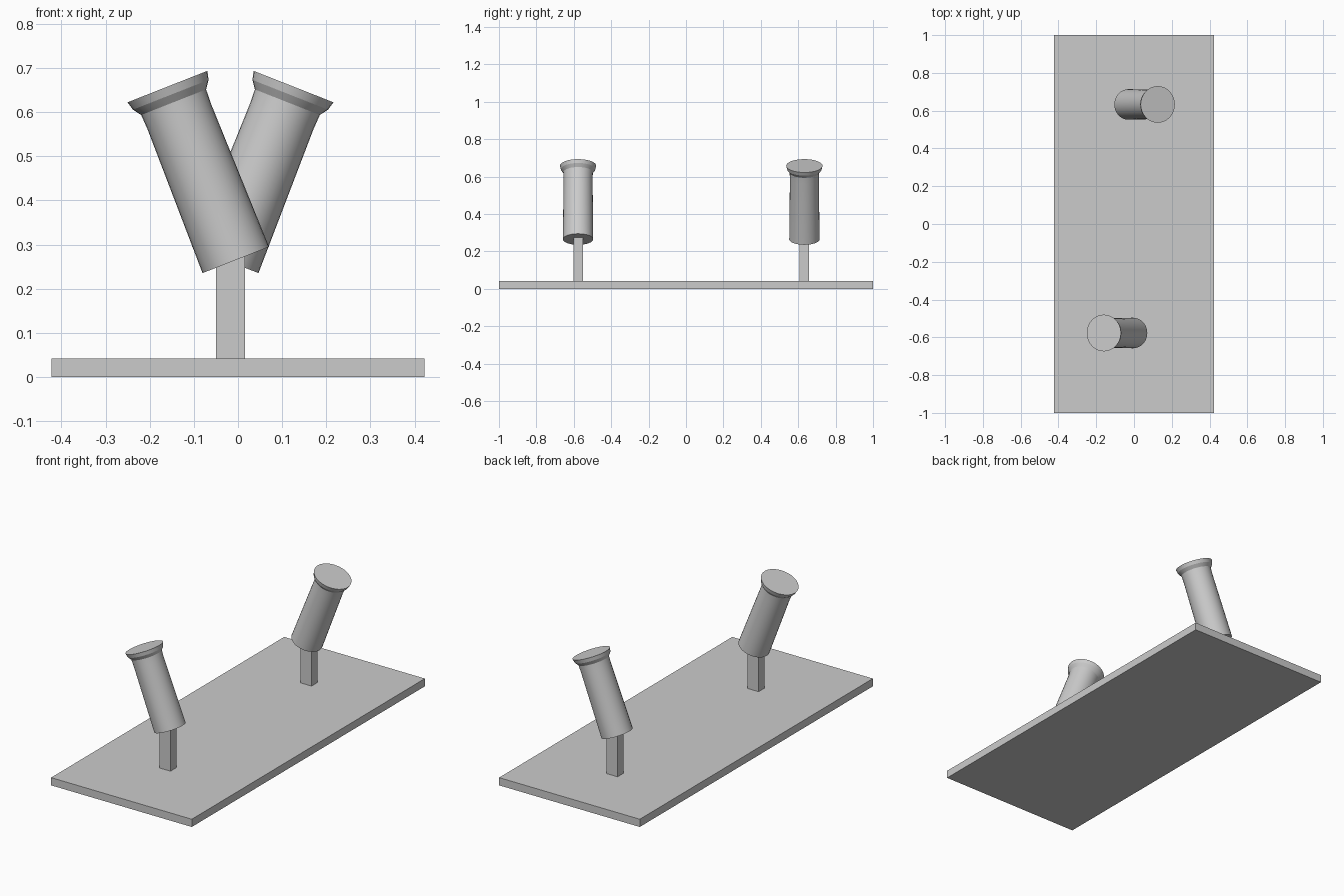
import bpy, bmesh, math
from mathutils import Matrix

if "Cube" in bpy.data.objects:
    bpy.data.objects.remove(bpy.data.objects["Cube"])

SIDES = 32
AXIS_X = -0.017
TILT = math.radians(21.5)
# radius, distance along the tube
PROFILE = [(0.081, 0), (0.0775, 0.348), (0.079, 0.384), (0.092, 0.402), (0.0972, 0.422)]


def box(name, x, y, z0, z1, sx, sy):
    bm = bmesh.new()
    bmesh.ops.create_cube(bm, size=1, matrix=Matrix.Translation((x, y, (z0 + z1) / 2))
                          @ Matrix.Diagonal((sx, sy, z1 - z0, 1)))
    return finish(name, bm)


def finish(name, bm):
    bmesh.ops.recalc_face_normals(bm, faces=bm.faces)
    mesh = bpy.data.meshes.new(name)
    bm.to_mesh(mesh)
    bm.free()
    ob = bpy.data.objects.new(name, mesh)
    bpy.context.collection.objects.link(ob)
    return ob


def tube(name, y, side):
    # closed turned cylinder with a flared rim, leaning to one side
    bm = bmesh.new()
    rings = [[bm.verts.new((r * math.cos(2 * math.pi * i / SIDES),
                            r * math.sin(2 * math.pi * i / SIDES), h))
              for i in range(SIDES)] for r, h in PROFILE]
    for a, b in zip(rings, rings[1:]):
        for i in range(SIDES):
            j = (i + 1) % SIDES
            bm.faces.new((a[i], a[j], b[j], b[i]))
    bm.faces.new(rings[0][::-1])
    bm.faces.new(rings[-1])
    ob = finish(name, bm)
    ob.location = (AXIS_X - side * 0.012, y, 0.265)
    ob.rotation_euler = (0, side * TILT, 0)
    ob.select_set(True)
    bpy.context.view_layer.objects.active = ob
    bpy.ops.object.shade_smooth_by_angle(angle=math.radians(15))
    ob.select_set(False)


# flat base board
box("base_board", 0, 0, 0, 0.042, 0.845, 2)

# two posts, each carrying a tube leaning the opposite way
for label, y, side in (("front", -0.577, -1), ("back", 0.633, 1)):
    box(label + "_post", AXIS_X, y, 0.04, 0.30, 0.066, 0.05)
    tube(label + "_tube", y, side)
